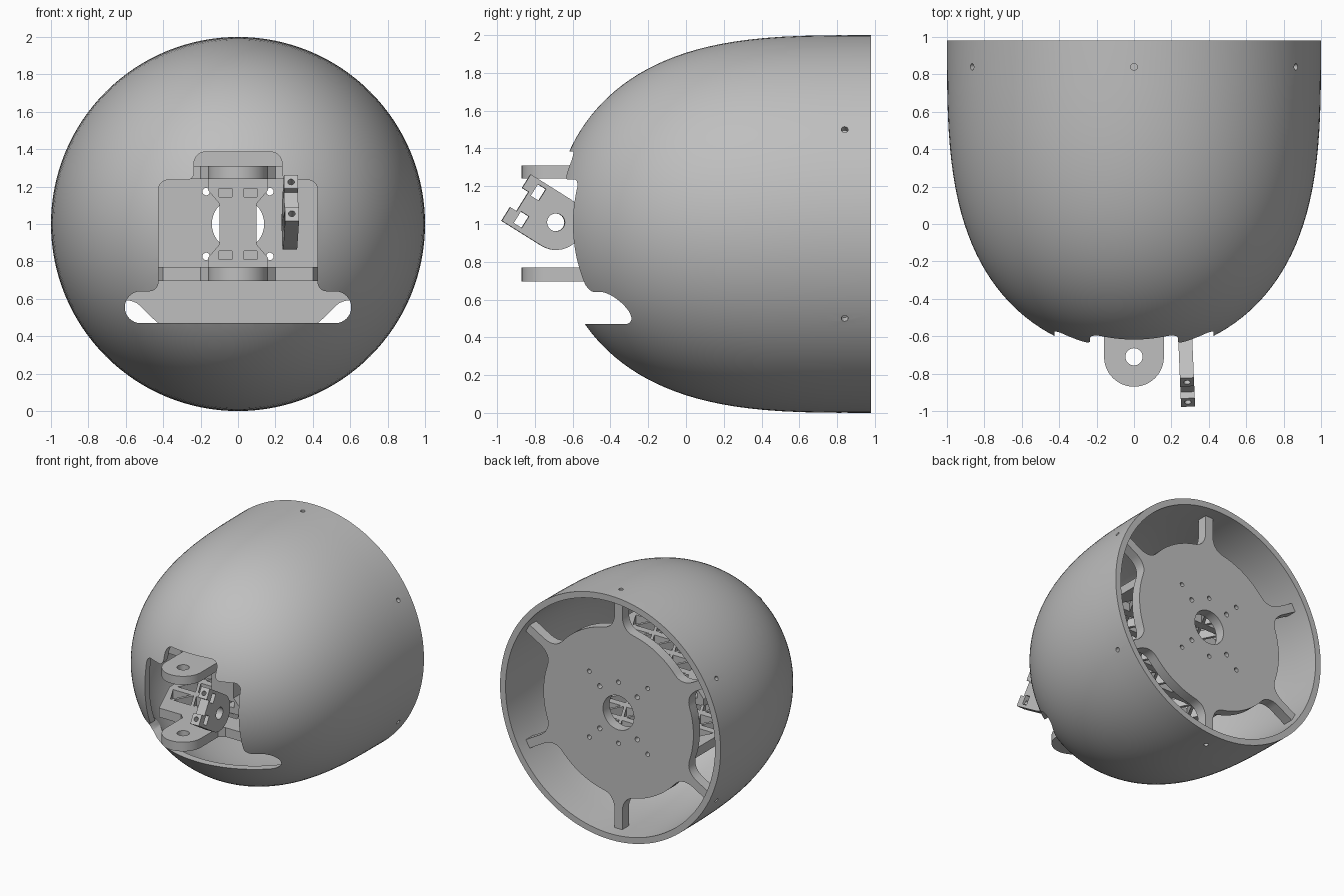
import bpy, bmesh, math
from mathutils import Matrix, Vector

cube = bpy.data.objects.get("Cube")
if cube:
    bpy.data.objects.remove(cube, do_unlink=True)

grey = bpy.data.materials.new("plain grey")
grey.use_nodes = True
grey.diffuse_color = (0.52, 0.52, 0.52, 1)
grey.node_tree.nodes["Principled BSDF"].inputs["Base Color"].default_value = (0.52, 0.52, 0.52, 1)


def add(name, bm):
    bmesh.ops.recalc_face_normals(bm, faces=bm.faces)
    mesh = bpy.data.meshes.new(name)
    bm.to_mesh(mesh)
    bm.free()
    mesh.materials.append(grey)
    obj = bpy.data.objects.new(name, mesh)
    bpy.context.collection.objects.link(obj)
    return obj


def prism(name, outlines, axis, lo, hi):
    """Extrude closed 2D outlines along one axis."""
    place = {"x": lambda a, b, h: (h, a, b),
             "y": lambda a, b, h: (a, h, b),
             "z": lambda a, b, h: (a, b, h)}[axis]
    bm = bmesh.new()
    for pts in outlines:
        low = [bm.verts.new(place(a, b, lo)) for a, b in pts]
        top = [bm.verts.new(place(a, b, hi)) for a, b in pts]
        bm.faces.new(low)
        bm.faces.new(top)
        for i in range(len(pts)):
            j = (i + 1) % len(pts)
            bm.faces.new((low[i], low[j], top[j], top[i]))
    return add(name, bm)


def bake(obj):
    graph = bpy.context.evaluated_depsgraph_get()
    mesh = bpy.data.meshes.new_from_object(obj.evaluated_get(graph))
    obj.modifiers.clear()
    obj.data = mesh


def cut(obj, cutter):
    cutter.hide_render = True
    mod = obj.modifiers.new("cut", "BOOLEAN")
    mod.operation = "DIFFERENCE"
    mod.solver = "EXACT"
    mod.object = cutter
    bake(obj)
    bpy.data.objects.remove(cutter, do_unlink=True)


def circle(cx, cy, r, n=24):
    return [(cx + r * math.cos(math.tau * i / n), cy + r * math.sin(math.tau * i / n))
            for i in range(n)]


def rect(cx, cy, w, h):
    return [(cx - w, cy - h), (cx + w, cy - h), (cx + w, cy + h), (cx - w, cy + h)]


def rounded(corners, steps=8):
    """Round right-angled corners given as (x, y, radius)."""
    out = []
    for i, (x, y, r) in enumerate(corners):
        p = Vector((x, y))
        a = (Vector(corners[i - 1][:2]) - p).normalized()
        b = (Vector(corners[(i + 1) % len(corners)][:2]) - p).normalized()
        c = p + r * (a + b)
        for k in range(steps + 1):
            t = math.pi / 2 * k / steps
            out.append(tuple(c - r * (b * math.cos(t) + a * math.sin(t))))
    return out


def smooth(obj, angle=30):
    bpy.ops.object.select_all(action="DESELECT")
    obj.select_set(True)
    bpy.context.view_layer.objects.active = obj
    bpy.ops.object.shade_smooth_by_angle(angle=math.radians(angle))


BACK, MID = 0.98, 1.0
spoke_angles = [math.radians(90 + 60 * i) for i in range(6)]

# Domed shell, revolved around the y axis
bm = bmesh.new()
steps = 36
line = []
for i in range(steps + 1):
    t = math.pi / 2 * i / steps
    line.append(bm.verts.new((math.cos(t), BACK - 1.68 * math.sin(t) ** (2 / 3.2), MID)))
edges = [bm.edges.new(pair) for pair in zip(line, line[1:])]
bmesh.ops.spin(bm, geom=line + edges, cent=(0, 0, MID), axis=(0, 1, 0),
               angle=math.tau, steps=128)
bmesh.ops.remove_doubles(bm, verts=bm.verts, dist=0.0005)
shell = add("shell", bm)
wall = shell.modifiers.new("wall", "SOLIDIFY")
wall.thickness = 0.05
wall.offset = -1
bake(shell)

# Front opening with a wide slot below and a neck above
half = [(0.605, 0.47, 0.084), (0.605, 0.64, 0.084), (0.425, 0.64, 0.05),
        (0.425, 1.235, 0.05), (0.235, 1.235, 0.04), (0.235, 1.385, 0.06)]
outline = half + [(-x, z, r) for x, z, r in reversed(half)]
cut(shell, prism("opening_cutter", [rounded(outline)], "y", -1.2, 0.05))

# Screw holes around the rim
bm = bmesh.new()
for a in spoke_angles:
    out = Vector((math.cos(a), 0, math.sin(a)))
    turn = out.to_track_quat("Z", "Y").to_matrix().to_4x4()
    spot = Matrix.Translation(out + Vector((0, 0.84, MID)))
    bmesh.ops.create_cone(bm, cap_ends=True, segments=20, radius1=0.018, radius2=0.018,
                          depth=0.2, matrix=spot @ turn)
cut(shell, add("screw_cutter", bm))
smooth(shell)

# Back plate with six filleted spokes
outline = []
R, W, REACH, SPREAD = 0.68, 0.035, 0.96, 0.2
for a in spoke_angles:
    side = []
    for i in range(7):
        b = SPREAD + (math.pi / 6 - SPREAD) * (1 - i / 6)
        side.append((R * math.cos(b), R * math.sin(b)))
    start, end = Vector(side[-1]), Vector((0.79, W))
    corner = Vector((R + 0.005, W + 0.01))
    for i in range(1, 9):
        t = i / 8
        side.append(tuple(start * (1 - t) ** 2 + corner * 2 * t * (1 - t) + end * t * t))
    side.append((REACH, W))
    whole = [(u, -v) for u, v in side[1:]] + side[::-1]
    for u, v in whole:
        outline.append((u * math.cos(a) - v * math.sin(a),
                        MID + u * math.sin(a) + v * math.cos(a)))
back_plate = prism("back_plate", [outline], "y", 0.79, 0.875)
holes = [circle(0, MID, 0.14, 40)]
for sx in (-1, 1):
    for sz in (-1, 1):
        holes.append(circle(0.17 * sx, MID + 0.173 * sz, 0.02, 16))
        holes.append(circle(0.265 * sx, MID + 0.27 * sz, 0.018, 16))
for sz in (-1, 1):
    holes.append(circle(0, MID + 0.25 * sz, 0.018, 16))
cut(back_plate, prism("plate_cutter", holes, "y", 0.7, 1.0))
smooth(back_plate)

# Upper and lower truss shelves, each with a rounded pivot lug
lug = [(0.16 * math.cos(t), -0.71 + 0.16 * math.sin(t))
       for t in (-math.pi * i / 24 for i in range(25))]
shelf = [(-0.55, 0.8), (-0.55, -0.1), (-0.4, -0.45), (-0.2, -0.45), (-0.16, -0.49)]
shelf = [(-x, y) for x, y in shelf] + lug + shelf[::-1]
for name, low, high in (("lower_shelf", 0.695, 0.77), ("upper_shelf", 1.24, 1.31)):
    plate = prism(name, [shelf], "z", low, high)
    gaps = [circle(0, -0.71, 0.046, 32)]
    for row in range(5):
        y = -0.2 + 0.21 * row
        for col in range(-4, 5):
            x, up = 0.105 * col, 1 if (row + col) % 2 else -1
            gaps.append([(x - 0.08, y - 0.075 * up), (x + 0.08, y - 0.075 * up),
                         (x, y + 0.075 * up)])
    cut(plate, prism("truss_cutter", gaps, "z", low - 0.1, high + 0.1))
    smooth(plate)

# Central upright between the shelves
quarter = [(0.16, 0.24), (0.16, 0.18), (0.1, 0.11)]
right = quarter + [(x, -z) for x, z in reversed(quarter)]
outline = [(x, MID + z) for x, z in right + [(-x, -z) for x, z in right]]
upright = prism("centre_upright", [outline], "y", -0.2, 0.0)
windows = [rect(0.067 * sx, MID + 0.167 * sz, 0.035, 0.023)
           for sx in (-1, 1) for sz in (-1, 1)]
cut(upright, prism("window_cutter", windows, "y", -0.3, 0.1))

# Tilted pivot arm with a notched front and a rounded rear
H = 0.145
outline = [(0, H), (0, 0.06), (0.04, 0.06), (0.04, -0.06), (0, -0.06), (0, -H)]
outline += [(0.25 + H * math.cos(t), H * math.sin(t))
            for t in (math.pi * (i / 20 - 0.5) for i in range(21))]
arm = prism("pivot_arm", [outline], "x", -0.0375, 0.0375)
cut(arm, prism("arm_cutter", [circle(0.248, 0, 0.047, 32), rect(0.085, 0.085, 0.025, 0.036),
                              rect(0.085, -0.085, 0.025, 0.036)], "x", -0.1, 0.1))
cut(arm, prism("bolt_cutter", [circle(0, 0.1, 0.018, 16), circle(0, -0.1, 0.018, 16)],
               "y", -0.05, 0.075))
smooth(arm)
arm.location = (0.286, -0.9, 1.14)
arm.rotation_euler = (math.radians(-32), 0, math.radians(2.4))
